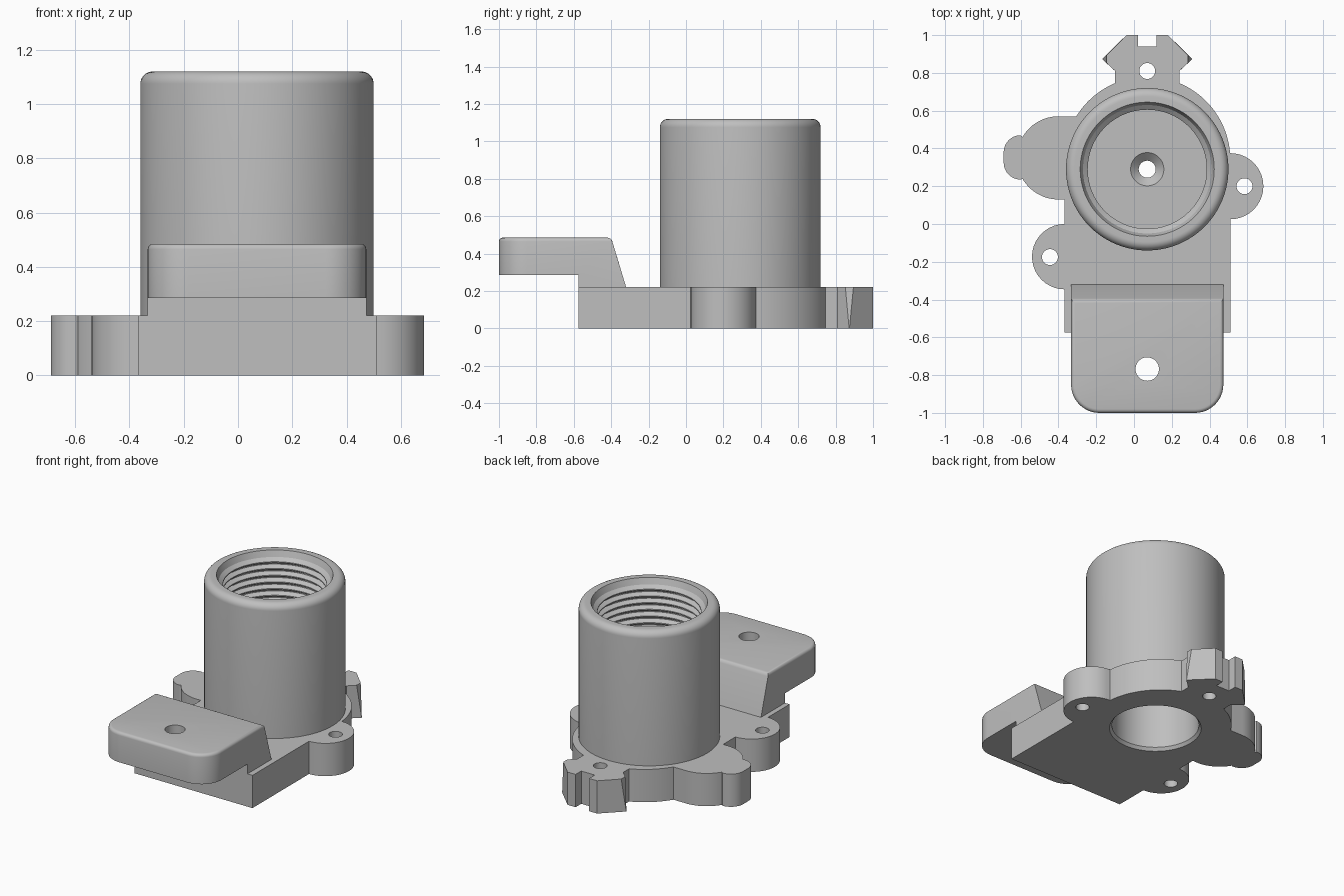
import bpy, bmesh
from math import sin, cos, radians, pi, tau

cube = bpy.data.objects.get("Cube")
if cube:
    bpy.data.objects.remove(cube, do_unlink=True)

CX, CY = 0.07, 0.29          # tube axis
PLATE_TOP = 0.22

grey = bpy.data.materials.new("plain grey")
grey.use_nodes = True
grey.diffuse_color = (0.52, 0.52, 0.52, 1)
grey.node_tree.nodes["Principled BSDF"].inputs["Base Color"].default_value = grey.diffuse_color


def make(name, bm):
    bmesh.ops.recalc_face_normals(bm, faces=bm.faces)
    mesh = bpy.data.meshes.new(name)
    bm.to_mesh(mesh)
    bm.free()
    mesh.materials.append(grey)
    obj = bpy.data.objects.new(name, mesh)
    bpy.context.collection.objects.link(obj)
    return obj


def activate(obj):
    bpy.ops.object.select_all(action='DESELECT')
    obj.select_set(True)
    bpy.context.view_layer.objects.active = obj


def arc(x, y, r, a0, a1, n=20):
    angles = [radians(a0 + (a1 - a0) * i / n) for i in range(n + 1)]
    return [(x + r * cos(a), y + r * sin(a)) for a in angles]


def prism(points, direction):
    """Extrude a closed loop of 3D points along a direction."""
    bm = bmesh.new()
    face = bm.faces.new([bm.verts.new(p) for p in points])
    ext = bmesh.ops.extrude_face_region(bm, geom=[face])
    new = [v for v in ext["geom"] if isinstance(v, bmesh.types.BMVert)]
    bmesh.ops.translate(bm, verts=new, vec=direction)
    return bm


def drill(obj, x, y, r, segments=48):
    """Cut a vertical through hole."""
    loop = [(px, py, -0.5) for px, py in arc(x, y, r, 0, 360, segments)[:-1]]
    cutter = make("hole_cutter", prism(loop, (0, 0, 2)))
    mod = obj.modifiers.new("hole", 'BOOLEAN')
    mod.operation, mod.solver, mod.object = 'DIFFERENCE', 'EXACT', cutter
    activate(obj)
    bpy.ops.object.modifier_apply(modifier=mod.name)
    bpy.data.objects.remove(cutter, do_unlink=True)


# Base plate outline, counter-clockwise from the front right corner
clip = [(0.17, 0.81), (0.215, 0.852), (0.215, 0.895), (0.11, 1.0), (0.05, 1.0), (0.05, 0.94)]
outline = [(-0.367, -0.575), (0.51, -0.575)]
outline += arc(0.51, 0.2, 0.175, -90, 90)
outline += arc(CX, 0.34, 0.44, 4.6, 67.3)
outline += [(CX + x, y) for x, y in clip]
outline += [(CX - x, y) for x, y in reversed(clip)]
outline += arc(CX, 0.34, 0.44, 112.7, 148.5)
outline += arc(-0.40, 0.35, 0.22, 90, 150)
outline += arc(-0.60, 0.38, 0.09, 90, 180, 10)
outline += arc(-0.60, 0.325, 0.09, 180, 270, 10)
outline += arc(-0.40, 0.35, 0.22, 210, 270)
outline += [(-0.367, 0.13)]
outline += arc(-0.367, -0.173, 0.173, 90, 270)
bm = prism([(x, y, 0) for x, y in outline], (0, 0, PLATE_TOP))
# Clip tips narrow to a point at the underside
for v in bm.verts:
    side = v.co.x - CX
    if v.co.z < 0.01 and abs(side) > 0.2 and 0.84 < v.co.y < 0.9:
        v.co.x = CX + (0.238 if side > 0 else -0.238)
        v.co.y = 0.872 if v.co.y < 0.87 else 0.874
plate = make("base_plate", bm)
drill(plate, CX, CY, 0.36, 96)
for hx, hy in [(0.585, 0.2), (-0.445, -0.175), (CX, 0.81)]:
    drill(plate, hx, hy, 0.042)

# Threaded tube: bore, countersunk floor, thread grooves, rounded rim
profile = [(0.285, 0), (0.27, 0.02), (0.27, 0.42), (0.045, 0.42),
           (0.045, 0.46), (0.088, 0.5), (0.315, 0.5)]
pitch, turns = 0.045, 12
for i in range(turns):
    z = 0.52 + i * pitch
    profile += [(0.315, z), (0.342, z + 0.016), (0.342, z + 0.022), (0.315, z + 0.038)]
profile += [(0.315, 1.06), (0.34, 1.08), (0.355, 1.12)]
profile += arc(0.385, 1.075, 0.045, 90, 0, 8)
profile += [(0.43, 0.1), (0.36, 0.1), (0.36, 0)]
bm = bmesh.new()
steps = 96
rings = [[bm.verts.new((CX + r * cos(tau * s / steps), CY + r * sin(tau * s / steps), z))
          for r, z in profile] for s in range(steps)]
for s in range(steps):
    a, b = rings[s], rings[(s + 1) % steps]
    for k in range(len(profile)):
        m = (k + 1) % len(profile)
        bm.faces.new((a[k], b[k], b[m], a[m]))
tube = make("threaded_tube", bm)

# Raised mounting bracket overhanging the front
side = [(-1, 0.285), (-0.575, 0.285), (-0.575, PLATE_TOP), (-0.32, PLATE_TOP),
        (-0.4, 0.485), (-1, 0.485)]
bm = prism([(-0.333, y, z) for y, z in side], (0.806, 0, 0))
corners = [e for e in bm.edges
           if all(v.co.y < -0.99 for v in e.verts) and abs(e.verts[0].co.z - e.verts[1].co.z) > 0.1]
bmesh.ops.bevel(bm, geom=corners, offset=0.15, segments=12, profile=0.5, affect='EDGES')
top = [e for e in bm.edges if all(v.co.z > 0.48 for v in e.verts)]
bmesh.ops.bevel(bm, geom=top, offset=0.02, segments=4, profile=0.5, affect='EDGES')
bracket = make("mounting_bracket", bm)
drill(bracket, CX, -0.768, 0.062)

for part in (plate, tube, bracket):
    activate(part)
    bpy.ops.object.shade_smooth_by_angle(angle=pi / 6)
